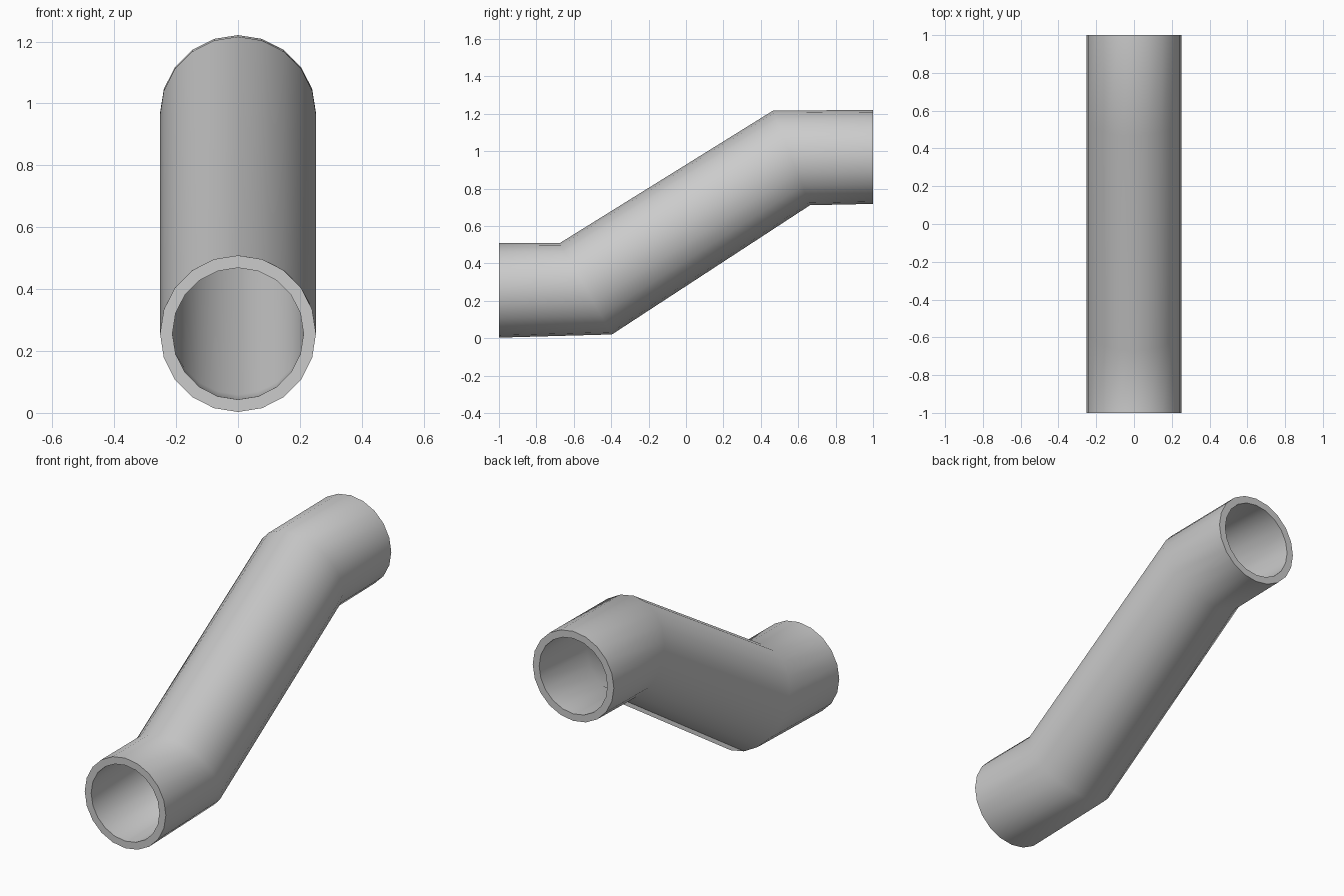
import bpy, bmesh
from math import sin, cos, pi

if "Cube" in bpy.data.objects:
    bpy.data.objects.remove(bpy.data.objects["Cube"])

SIDES = 20
RADIUS = 0.252
BORE = 0.212 / 0.252

# Each ring: (top y, top z, bottom y, bottom z)
RINGS = [
    (-1.0, 0.509, -1.0, 0.003),
    (-0.674, 0.509, -0.396, 0.02),
    (0.464, 1.216, 0.663, 0.711),
    (1.0, 1.221, 1.0, 0.718),
]

bm = bmesh.new()


def ring(ty, tz, by, bz, scale):
    cy, cz = (ty + by) / 2, (tz + bz) / 2
    hy, hz = (ty - by) / 2 * scale, (tz - bz) / 2 * scale
    angles = [2 * pi * i / SIDES for i in range(SIDES)]
    return [bm.verts.new((RADIUS * scale * sin(a), cy + hy * cos(a), cz + hz * cos(a)))
            for a in angles]


# Outer skin forward, bore back again, closing into one hollow loop
loops = [ring(*r, 1.0) for r in RINGS] + [ring(*r, BORE) for r in reversed(RINGS)]
for k, a in enumerate(loops):
    b = loops[(k + 1) % len(loops)]
    for i in range(SIDES):
        j = (i + 1) % SIDES
        bm.faces.new((a[i], a[j], b[j], b[i]))
bmesh.ops.recalc_face_normals(bm, faces=bm.faces)

mesh = bpy.data.meshes.new("offset_pipe")
bm.to_mesh(mesh)
bm.free()
pipe = bpy.data.objects.new("offset_pipe", mesh)
bpy.context.collection.objects.link(pipe)

# Smooth walls with crisp end rims
bpy.context.view_layer.objects.active = pipe
pipe.select_set(True)
bpy.ops.object.shade_smooth_by_angle(angle=0.87)
